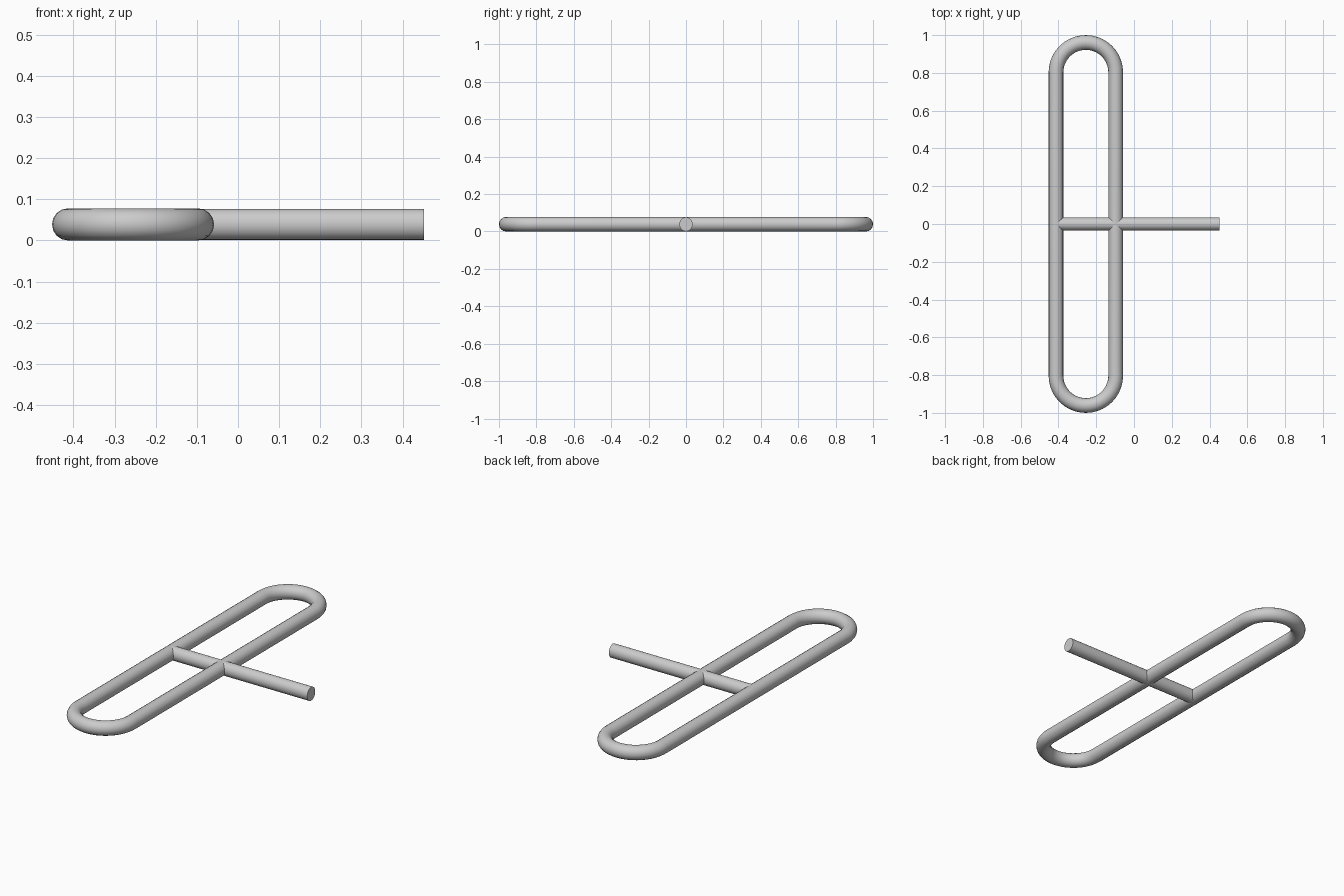
import bpy
from math import pi, sin, cos

if "Cube" in bpy.data.objects:
    bpy.data.objects.remove(bpy.data.objects["Cube"])

R = 0.039            # tube radius
CX = -0.255          # loop centre in x
BEND = 0.158         # centreline radius of the rounded ends
Y_BEND = 1.0 - R - BEND
STEPS = 20


def smooth(obj):
    bpy.ops.object.select_all(action='DESELECT')
    obj.select_set(True)
    bpy.context.view_layer.objects.active = obj
    if obj.type == 'CURVE':
        bpy.ops.object.convert(target='MESH')
    bpy.ops.object.shade_smooth_by_angle(angle=0.7)


# Closed stadium-shaped tube: two half circles joined by straight sides
path = []
for side, start in ((1, 0), (-1, pi)):
    for i in range(STEPS + 1):
        a = start + pi * i / STEPS
        path.append((CX + BEND * cos(a), side * Y_BEND + BEND * sin(a), R))

curve = bpy.data.curves.new("loop_frame", 'CURVE')
curve.dimensions = '3D'
curve.bevel_depth = R
curve.bevel_resolution = 6
spline = curve.splines.new('POLY')
spline.points.add(len(path) - 1)
for point, co in zip(spline.points, path):
    point.co = (*co, 1)
spline.use_cyclic_u = True
loop = bpy.data.objects.new("loop_frame", curve)
bpy.context.collection.objects.link(loop)
smooth(loop)

# Cross rod from the far side of the loop out to the free end
x0, x1 = CX - BEND, 0.452
bpy.ops.mesh.primitive_cylinder_add(
    vertices=20, radius=1, depth=x1 - x0,
    location=((x0 + x1) / 2, 0, R), rotation=(0, pi / 2, 0))
rod = bpy.context.object
rod.name = "cross_rod"
rod.scale = (0.038, 0.0355, 1)
bpy.ops.object.transform_apply(location=False, rotation=True, scale=True)
smooth(rod)
